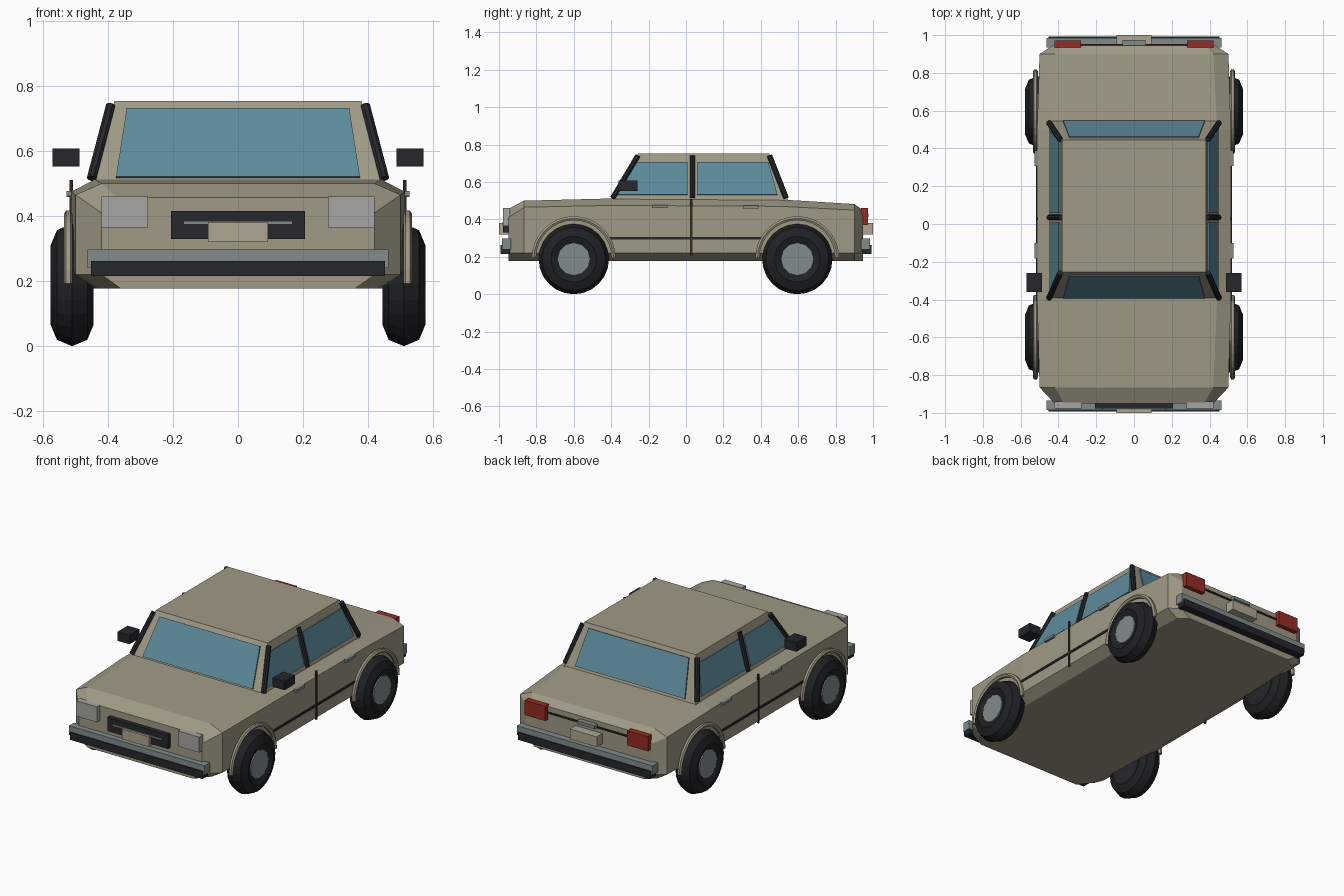
import bpy, bmesh, math
from mathutils import Vector, Matrix

if "Cube" in bpy.data.objects:
    bpy.data.objects.remove(bpy.data.objects["Cube"])

def mat(name, r, g, b):
    m = bpy.data.materials.new(name)
    m.diffuse_color = (r, g, b, 1)
    m.use_nodes = True
    m.node_tree.nodes["Principled BSDF"].inputs["Base Color"].default_value = m.diffuse_color
    return m

PAINT = mat("beige_paint", .35, .32, .235)
GLASS = mat("blue_glass", .11, .26, .33)
BLACK = mat("black_trim", .018, .02, .024)
TYRE = mat("tyre_rubber", .014, .015, .017)
CHROME = mat("grey_metal", .22, .26, .26)
LAMP = mat("lamp_glass", .38, .38, .36)
RED = mat("red_lamp", .30, .025, .018)
PLATE = mat("plate_beige", .42, .38, .29)
GAP = mat("door_gap", .035, .022, .015)

def finish(name, bm, m):
    bmesh.ops.recalc_face_normals(bm, faces=bm.faces)
    me = bpy.data.meshes.new(name)
    bm.to_mesh(me)
    bm.free()
    me.materials.append(m)
    ob = bpy.data.objects.new(name, me)
    bpy.context.collection.objects.link(ob)
    return ob

def box(name, x, y, z, m):
    """Box from (min, max) ranges on each axis."""
    bm = bmesh.new()
    bmesh.ops.create_cube(bm, size=1)
    for v in bm.verts:
        v.co = [r[0] if c < 0 else r[1] for c, r in zip(v.co, (x, y, z))]
    return finish(name, bm, m)

def loft(name, rings, m, closed=False):
    bm = bmesh.new()
    vs = [[bm.verts.new(p) for p in r] for r in rings]
    n = len(rings[0])
    pairs = list(zip(vs, vs[1:])) + ([(vs[-1], vs[0])] if closed else [])
    for a, b in pairs:
        for i in range(n):
            j = (i + 1) % n
            bm.faces.new((a[i], a[j], b[j], b[i]))
    if not closed:
        bm.faces.new(vs[0])
        bm.faces.new(vs[-1])
    return finish(name, bm, m)

def panel(name, pts, m, out=.008):
    """Thin slab on a flat quad, raised away from the cabin centre."""
    pts = [Vector(p) for p in pts]
    n = (pts[1] - pts[0]).cross(pts[2] - pts[0]).normalized()
    c = sum(pts, Vector()) / 4
    if n.dot(c - Vector((0, .09, .55))) < 0:
        n = -n
    return loft(name, [[p - n * .004 for p in pts], [p + n * out for p in pts]], m)

def rod(name, a, b, r, m, sides=8):
    a, b = Vector(a), Vector(b)
    bm = bmesh.new()
    rot = (b - a).to_track_quat('Z', 'Y').to_matrix().to_4x4()
    bmesh.ops.create_cone(bm, cap_ends=True, segments=sides, radius1=r, radius2=r,
                          depth=(b - a).length,
                          matrix=Matrix.Translation((a + b) / 2) @ rot)
    return finish(name, bm, m)

# Lower body: stations of (y, bottom half width, half width, shoulder z, top half width, top z)
stations = [(-.95, .36, .42, .41, .37, .457), (-.865, .43, .50, .465, .42, .50),
            (-.40, .45, .513, .475, .44, .512), (.50, .45, .513, .47, .44, .507),
            (.90, .43, .50, .45, .42, .482), (.945, .37, .43, .41, .38, .45)]
rings = []
for y, hb, w, zs, ht, zt in stations:
    half = [(hb, .177), (w, .22), (w, zs), (ht, zt)]
    rings.append([(x, y, z) for x, z in half] + [(-x, y, z) for x, z in reversed(half)])
loft("lower_body", rings, PAINT)

# Cabin
def rect(w, y0, y1, z):
    return [(-w, y0, z), (w, y0, z), (w, y1, z), (-w, y1, z)]
loft("cabin", [rect(.45, -.40, .55, .495), rect(.38, -.255, .445, .753)], PAINT)

# Glass front and rear
def slope(z, base, top):
    return base + (top - base) * (z - .495) / .258
for name, base, top in (("windshield", -.40, -.255), ("rear_window", .55, .445)):
    lo, hi = slope(.517, base, top), slope(.728, base, top)
    panel(name, [(-.375, lo, .517), (.375, lo, .517), (.342, hi, .728), (-.342, hi, .728)], GLASS)

for s, side in ((1, "right"), (-1, "left")):
    # Side windows and pillars
    lo, hi = s * slope(.53, .45, .38), s * slope(.705, .45, .38)
    for nm, (a, b, c, d) in (("front", (-.375, .008, .008, -.27)), ("rear", (.058, .49, .44, .058))):
        panel(f"{side}_{nm}_window", [(lo, a, .53), (lo, b, .53), (hi, c, .705), (hi, d, .705)], GLASS)
    rod(f"{side}_front_pillar", (s * .45, -.392, .515), (s * .391, -.258, .74), .015, BLACK)
    rod(f"{side}_middle_pillar", (s * .449, .035, .515), (s * .388, .035, .74), .014, BLACK)
    rod(f"{side}_rear_pillar", (s * .45, .535, .515), (s * .391, .447, .74), .015, BLACK)

    # Door mirror, handles, seam and rubbing strip
    def sx(a, b):
        return (min(s * a, s * b), max(s * a, s * b))
    box(f"{side}_mirror", sx(.488, .57), (-.36, -.26), (.553, .608), BLACK)
    box(f"{side}_front_handle", sx(.505, .528), (-.182, -.10), (.461, .477), CHROME)
    box(f"{side}_rear_handle", sx(.505, .528), (.306, .388), (.458, .474), CHROME)
    box(f"{side}_door_seam", sx(.508, .518), (.022, .034), (.21, .51), GAP)
    box(f"{side}_rub_strip", sx(.508, .518), (-.41, .42), (.292, .306), BLACK)

    # Lamps
    box(f"{side}_headlight", sx(.277, .42), (-.978, -.94), (.365, .46), LAMP)
    box(f"{side}_tail_lamp", sx(.28, .42), (.935, .972), (.37, .46), RED)

    # Wheels and arches
    for cy, end in ((-.60, "front"), (.595, "rear")):
        cx, cz = s * .51, .188
        tyre = []
        for i in range(24):
            t = 2 * math.pi * i / 24
            ring = []
            for k in range(8):
                p = 2 * math.pi * k / 8
                r = .122 + .066 * math.cos(p)
                ring.append((cx + .066 * math.sin(p), cy + r * math.cos(t), cz + r * math.sin(t)))
            tyre.append(ring)
        loft(f"{side}_{end}_tyre", tyre, TYRE, True)
        rod(f"{side}_{end}_wheel_disc", (s * .46, cy, cz), (s * .556, cy, cz), .118, BLACK, 20)
        rod(f"{side}_{end}_hubcap", (s * .50, cy, cz), (s * .568, cy, cz), .086, CHROME, 12)
        arch = []
        for i in range(17):
            t = math.pi * i / 16
            arch.append([(s * (.522 + .013 * math.cos(p)),
                          cy + (.213 + .013 * math.sin(p)) * math.cos(t),
                          cz + .005 + (.213 + .013 * math.sin(p)) * math.sin(t))
                         for p in [2 * math.pi * k / 6 for k in range(6)]])
        loft(f"{side}_{end}_arch", arch, PAINT)

# Bumpers and number plates at both ends
for s, end in ((-1, "front"), (1, "rear")):
    def sy(a, b):
        return (min(s * a, s * b), max(s * a, s * b))
    box(f"{end}_bumper", (-.463, .463), sy(.935, .985), (.24, .297), CHROME)
    box(f"{end}_bumper_rubber", (-.452, .452), sy(.94, .992), (.216, .262), BLACK)
    box(f"{end}_plate", (-.092, .092), sy(.94, 1.0), (.32, .382), PLATE)

# Grille and boot trim
box("grille", (-.206, .206), (-.978, -.94), (.33, .415), BLACK)
box("grille_bar", (-.168, .168), (-.985, -.97), (.374, .384), CHROME)
box("boot_strip", (-.28, .28), (.94, .952), (.408, .418), GAP)
box("boot_handle", (-.06, .06), (.94, .975), (.412, .432), CHROME)
